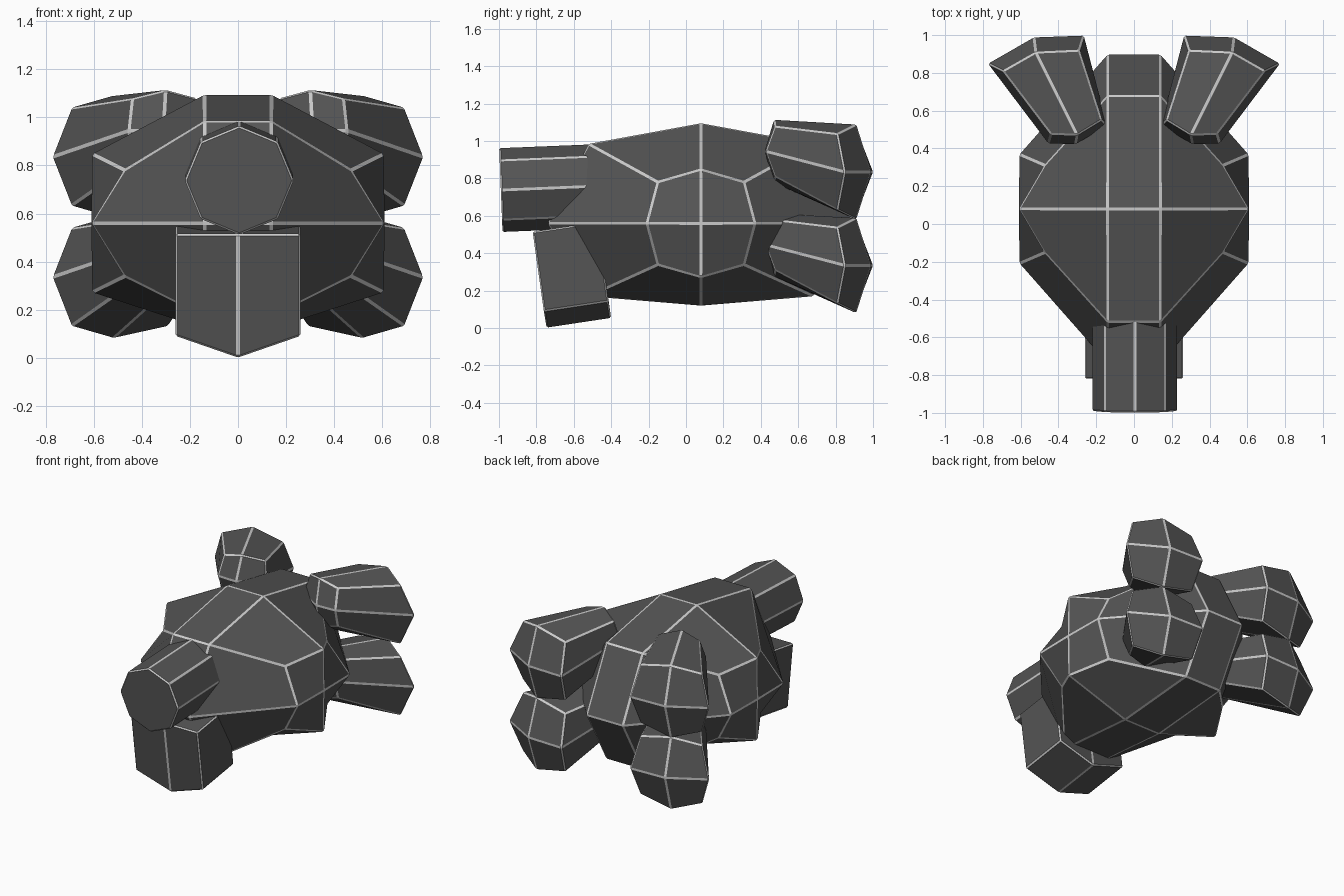
import bpy, bmesh, math

if "Cube" in bpy.data.objects:
    bpy.data.objects.remove(bpy.data.objects["Cube"])


def material(name, value):
    m = bpy.data.materials.new(name)
    m.diffuse_color = (value, value, value, 1)
    m.use_nodes = True
    m.node_tree.nodes["Principled BSDF"].inputs["Base Color"].default_value = m.diffuse_color
    return m


PANEL = material("dark_panel", 0.09)
TRIM = material("light_trim", 0.55)


def solid(name, faces, trim=0.008):
    """Object from faces given as corner tuples, with light trim along every edge."""
    bm = bmesh.new()
    for f in faces:
        bm.faces.new([bm.verts.new(p) for p in f])
    bmesh.ops.remove_doubles(bm, verts=bm.verts[:], dist=0.0005)
    bmesh.ops.recalc_face_normals(bm, faces=bm.faces[:])
    me = bpy.data.meshes.new(name)
    bm.to_mesh(me)
    bm.free()
    ob = bpy.data.objects.new(name, me)
    bpy.context.collection.objects.link(ob)
    me.materials.append(PANEL)
    me.materials.append(TRIM)
    bev = ob.modifiers.new("edge_trim", 'BEVEL')
    bev.limit_method = 'NONE'
    bev.width = trim
    bev.segments = 1
    bev.material = 1
    return ob


def bridge(a, b):
    """Quads between two rings of corners."""
    n = len(a)
    return [(a[i], a[(i + 1) % n], b[(i + 1) % n], b[i]) for i in range(n)]


def grid_cap(ring, centre):
    """Two-by-two quad cap on a ring of eight corners (even corners are mid-sides)."""
    return [(centre, ring[i], ring[i + 1], ring[(i + 2) % 8]) for i in range(0, 8, 2)]


# Main hull: three quads per octant plus a narrow strip along the centre
CY, CZ = 0.08, 0.56
body = []
for sy in (-1, 1):
    for sz, peak, shoulder in ((1, 0.535, 0.425), (-1, -0.44, -0.39)):
        strip = []
        for sx in (-1, 1):
            top = (sx * 0.14, CY, CZ + peak)
            slope = (sx * 0.14, CY + sy * 0.60, CZ + shoulder)
            nose = (sx * 0.14, CY + sy * 0.82, CZ)
            cheek = (sx * 0.61, CY + sy * 0.29, CZ)
            side = (sx * 0.61, CY, CZ)
            upper = (sx * 0.61, CY, CZ + sz * 0.29)
            corner = (sx * 0.47, CY + sy * 0.23, CZ + sz * 0.22)
            body += [(side, upper, corner, cheek), (top, slope, corner, upper),
                     (slope, nose, cheek, corner)]
            strip.append((top, slope, nose))
        (t0, s0, n0), (t1, s1, n1) = strip
        body += [(t0, s0, s1, t1), (s0, n0, n1, s1)]
solid("body", body)

# Octagonal nose barrel, tilted slightly
tilt, R = math.radians(2.3), 0.227
rings = []
for y, z in ((-0.99, 0.738), (-0.50, 0.758)):
    ring = []
    for i in range(8):
        a = i * math.pi / 4
        h = R * math.sin(a)
        ring.append((0.005 + R * math.cos(a),
                     y - h * math.sin(tilt), z + h * math.cos(tilt)))
    rings.append(ring)
solid("nose_barrel", bridge(*rings) + rings)

# Chin block: keeled profile swept backwards and tilted
front = [(0, -0.82, 0.515), (-0.26, -0.82, 0.515), (-0.26, -0.76, 0.09),
         (0, -0.745, 0.0), (0.26, -0.76, 0.09), (0.26, -0.82, 0.515)]
back = [(x, y + 0.345, z + 0.052) for x, y, z in front]
halves = [[r[i] for i in idx] for r in (front, back)
          for idx in ((0, 1, 2, 3), (0, 3, 4, 5))]
solid("chin_block", bridge(front, back) + halves)


def pod_ring(sx, mid, outer, upper_outer, top, upper_inner, inner):
    """Eight corners, mirrored above and below mid level; entries are (x, y, height)."""
    half = [outer, upper_outer, top, upper_inner, inner]
    low = [upper_inner, top, upper_outer]
    return ([(sx * x, y, mid + h) for x, y, h in half]
            + [(sx * x, y, mid - h) for x, y, h in low])


# Four tapered rear pods with faceted end caps
for side, sx in (("left", -1), ("right", 1)):
    for level, dz in (("upper", 0.0), ("lower", -0.5)):
        near = pod_ring(sx, 0.945 + dz, (0.455, 0.425, 0), (0.44, 0.475, 0.135),
                        (0.30, 0.47, 0.17), (0.17, 0.55, 0.135), (0.14, 0.52, 0))
        far = pod_ring(sx, 0.835 + dz, (0.775, 0.85, 0), (0.695, 0.81, 0.205),
                       (0.52, 0.91, 0.255), (0.29, 0.92, 0.205), (0.265, 1.0, 0))
        solid(f"{level}_{side}_pod", bridge(near, far)
              + grid_cap(near, (sx * 0.31, 0.42, 0.945 + dz))
              + grid_cap(far, (sx * 0.53, 0.99, 0.835 + dz)))
